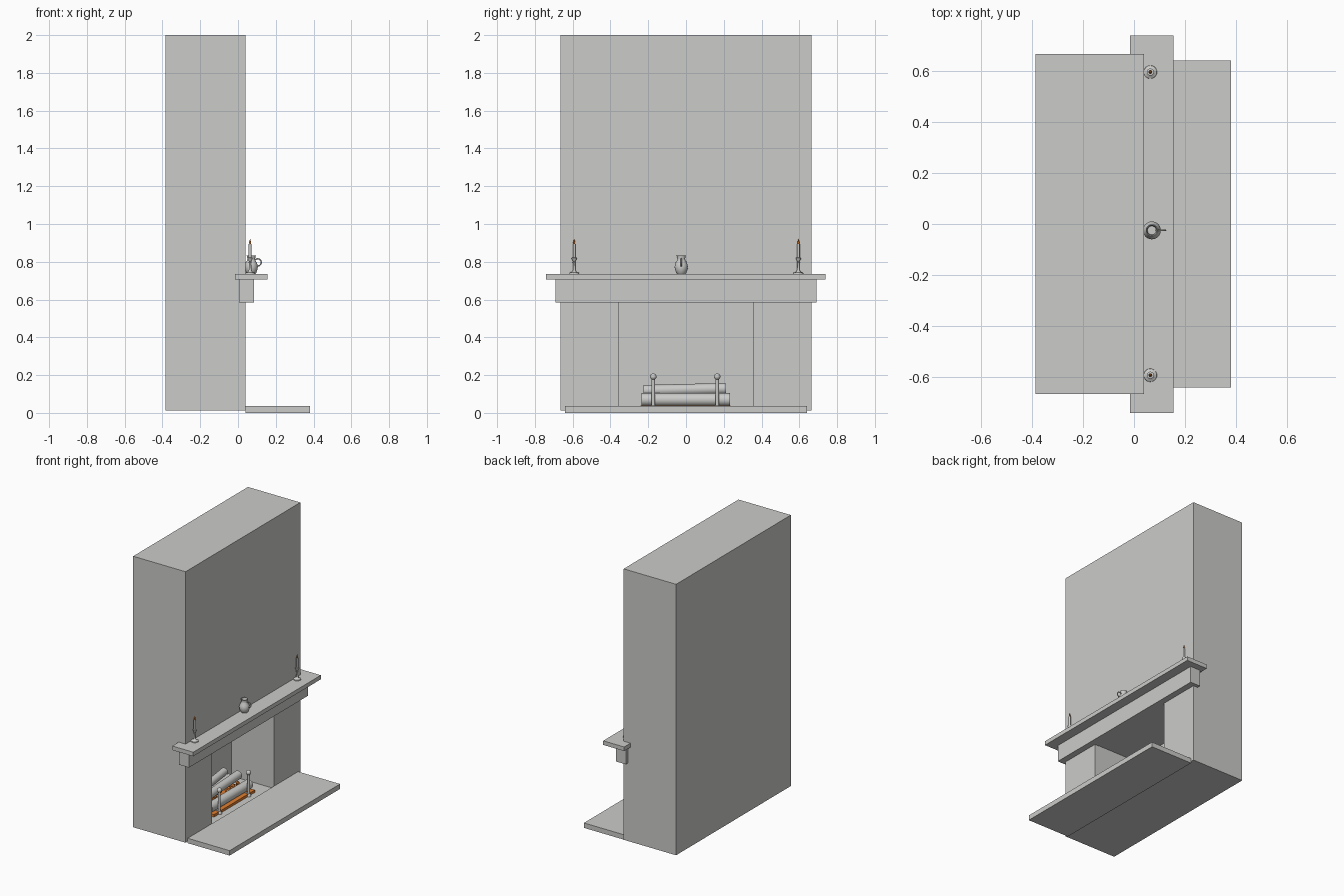
import bpy, math, random
from mathutils import Vector

if "Cube" in bpy.data.objects:
    bpy.data.objects.remove(bpy.data.objects["Cube"])
random.seed(3)


def mat(name, rgb):
    m = bpy.data.materials.new(name)
    m.diffuse_color = (*rgb, 1)
    m.use_nodes = True
    m.node_tree.nodes["Principled BSDF"].inputs["Base Color"].default_value = m.diffuse_color
    return m


GREY = mat("pale_grey", (0.6, 0.6, 0.59))
ORANGE = mat("ember_orange", (0.75, 0.21, 0.03))


def finish(name, m, smooth=False):
    o = bpy.context.object
    o.name = name
    o.data.materials.clear()
    o.data.materials.append(m)
    if smooth:
        bpy.ops.object.shade_smooth_by_angle(angle=math.radians(40))
    return o


def box(name, x, y, z, m=GREY):
    bpy.ops.mesh.primitive_cube_add(size=1)
    o = bpy.context.object
    for v in o.data.vertices:
        v.co = [r[0] if c < 0 else r[1] for c, r in zip(v.co, (x, y, z))]
    return finish(name, m)


def rod(name, a, b, r, m=GREY, n=20):
    a, b = Vector(a), Vector(b)
    bpy.ops.mesh.primitive_cylinder_add(vertices=n, radius=r, depth=(b - a).length,
                                        location=(a + b) / 2)
    bpy.context.object.rotation_euler = (b - a).to_track_quat('Z', 'Y').to_euler()
    return finish(name, m, True)


def lathe(name, prof, loc, m=GREY, n=24):
    verts = [(r * math.cos(2 * math.pi * i / n), r * math.sin(2 * math.pi * i / n), z)
             for r, z in prof for i in range(n)]
    faces = [(j * n + i, j * n + (i + 1) % n, (j + 1) * n + (i + 1) % n, (j + 1) * n + i)
             for j in range(len(prof) - 1) for i in range(n)]
    faces += [tuple(range(n))[::-1], tuple(range((len(prof) - 1) * n, len(prof) * n))]
    me = bpy.data.meshes.new(name)
    me.from_pydata(verts, [], faces)
    o = bpy.data.objects.new(name, me)
    o.location = loc
    bpy.context.collection.objects.link(o)
    bpy.ops.object.select_all(action='DESELECT')
    bpy.context.view_layer.objects.active = o
    o.select_set(True)
    return finish(name, m, True)


# chimney breast with the firebox cut out
breast = box("chimney_breast", (-0.385, 0.04), (-0.665, 0.665), (0.013, 2.0))
cutter = box("firebox_cutter", (-0.305, 0.1), (-0.372, 0.372), (0.02, 0.587))
mod = breast.modifiers.new("firebox", 'BOOLEAN')
mod.object = cutter
mod.operation = 'DIFFERENCE'
mod.solver = 'EXACT'
bpy.ops.object.select_all(action='DESELECT')
bpy.context.view_layer.objects.active = breast
breast.select_set(True)
bpy.ops.object.modifier_apply(modifier=mod.name)
bpy.data.objects.remove(cutter)

# firebox side linings
for s, side in ((-1, "left"), (1, "right")):
    box("firebox_lining_" + side, (-0.305, 0.04), sorted((s * 0.358, s * 0.372)), (0.02, 0.587))

# hearth, lintel and mantel shelf
box("hearth", (0.04, 0.38), (-0.64, 0.64), (0.0, 0.036))
box("lintel", (0.005, 0.085), (-0.69, 0.69), (0.585, 0.706))
box("mantel_shelf", (-0.015, 0.155), (-0.74, 0.738), (0.706, 0.736))

# ember bed and glowing coals
box("ember_bed", (-0.27, -0.027), (-0.24, 0.235), (0.02, 0.038), ORANGE)
for i in range(26):
    bpy.ops.mesh.primitive_ico_sphere_add(
        subdivisions=1, radius=random.uniform(0.012, 0.022),
        location=(random.uniform(-0.2, -0.12), -0.22 + i * 0.0172, random.uniform(0.045, 0.08)))
    finish("coal", ORANGE)

# logs
rod("front_log", (-0.075, -0.235, 0.07), (-0.075, 0.232, 0.07), 0.034)
rod("back_log", (-0.24, -0.23, 0.07), (-0.23, 0.23, 0.07), 0.034)
rod("middle_log", (-0.13, -0.225, 0.118), (-0.145, 0.21, 0.128), 0.03)
rod("upper_back_log", (-0.21, -0.2, 0.115), (-0.25, 0.2, 0.13), 0.026)

# andirons
for y in (-0.173, 0.165):
    rod("andiron_post", (-0.03, y, 0.02), (-0.03, y, 0.185), 0.009)
    bpy.ops.mesh.primitive_uv_sphere_add(segments=20, ring_count=12, radius=0.017,
                                         location=(-0.03, y, 0.192))
    finish("andiron_ball", GREY, True)
    lathe("andiron_foot", [(0.018, 0), (0.016, 0.012), (0.009, 0.02)], (-0.03, y, 0.02))
    box("andiron_bar", (-0.27, -0.03), (y - 0.006, y + 0.006), (0.03, 0.042))

# candlesticks with candles and flames
stick = [(0.026, 0), (0.025, 0.006), (0.012, 0.011), (0.007, 0.02), (0.006, 0.055),
         (0.009, 0.06), (0.006, 0.066), (0.013, 0.078), (0.014, 0.085), (0.008, 0.086)]
for y in (-0.592, 0.595):
    lathe("candlestick", stick, (0.064, y, 0.736))
    rod("candle", (0.064, y, 0.815), (0.064, y, 0.893), 0.0075)
    lathe("flame", [(0.002, 0), (0.006, 0.008), (0.004, 0.018), (0.0005, 0.03)],
          (0.064, y, 0.891), ORANGE, 12)

# jug with handle
lathe("jug", [(0.022, 0), (0.027, 0.006), (0.034, 0.025), (0.035, 0.04), (0.031, 0.056),
              (0.022, 0.072), (0.02, 0.08), (0.024, 0.096), (0.021, 0.096), (0.017, 0.08),
              (0.017, 0.07)], (0.07, -0.025, 0.736), n=32)
bpy.ops.mesh.primitive_torus_add(major_radius=0.019, minor_radius=0.0035, major_segments=28,
                                 minor_segments=10, location=(0.104, -0.025, 0.797),
                                 rotation=(math.pi / 2, 0, 0))
finish("jug_handle", GREY, True)
